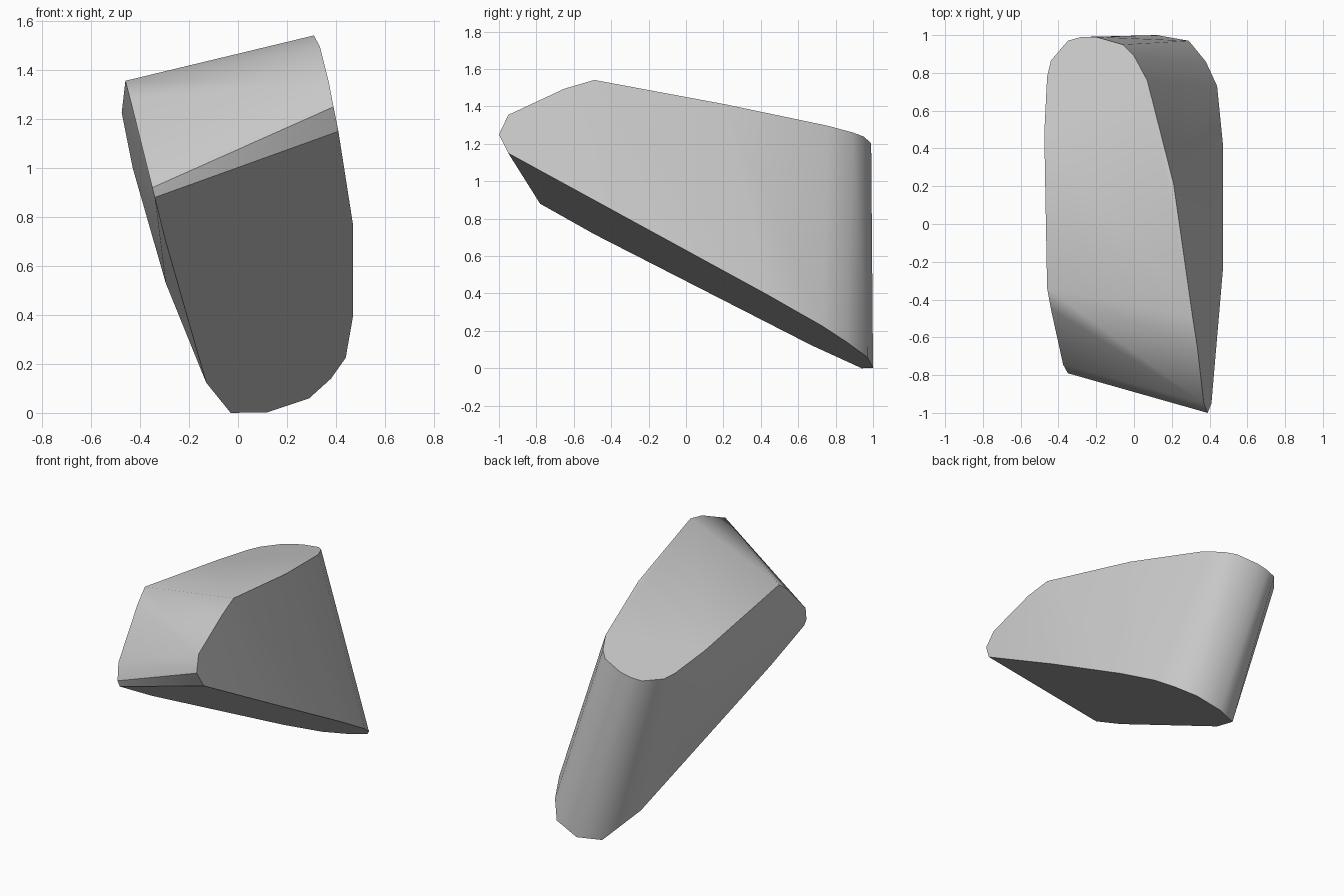
import bpy
import bmesh
import math
from mathutils import Vector

default_cube = bpy.data.objects.get("Cube")
if default_cube:
    bpy.data.objects.remove(default_cube, do_unlink=True)


def make_material(name, shade):
    material = bpy.data.materials.new(name)
    material.use_nodes = True
    colour = (shade, shade, shade, 1)
    material.diffuse_color = colour
    material.node_tree.nodes["Principled BSDF"].inputs["Base Color"].default_value = colour
    return material


def lay_on_plane(outline, height, slope_x, slope_y):
    """Lift a plan outline onto a tilted plane."""
    return [Vector((x, y, max(0, height + slope_x * x + slope_y * y))) for x, y in outline]


# Rounded outline of the tilted top face
top_outline = [
    (.31, -.49), (.21, .21), (.07, .76), (0, .89), (-.06, .95), (-.2, .99),
    (-.28, .99), (-.35, .97), (-.44, .865), (-.46, .78), (-.475, .48), (-.46, -.34),
]

# Rounded outline of the sloping underside
base_outline = [
    (.44, -.68), (.47, -.25), (.47, .43), (.44, .73), (.38, .86), (.29, .97),
    (.12, 1), (-.03, .94), (-.13, .67), (-.3, -.49),
]

# The blunt nose is spanned between a right-hand and a left-hand edge
nose_left_edge = [(.335, -.65, 1.495), (.37, -.95, 1.355), (.39, -1, 1.25), (.41, -.95, 1.15)]
nose_right_edge = [(-.44, -.45, 1.28), (-.375, -.745, 1.02), (-.35, -.79, .92), (-.34, -.78, .88)]

# Gentle bulge of the inclined side wall
side_bulge = [(-.43, .3, 1), (-.295, .45, .53)]

points = lay_on_plane(top_outline, 1.4, .21, -.156)
points += lay_on_plane(base_outline, .52, .236, -.546)
points += [Vector(p) for p in nose_left_edge + nose_right_edge + side_bulge]

# Wrap the outlines in one closed convex body
bm = bmesh.new()
for point in points:
    bm.verts.new(point)
hull = bmesh.ops.convex_hull(bm, input=bm.verts[:])
loose = [v for v in bm.verts if not v.link_faces]
bmesh.ops.delete(bm, geom=loose, context="VERTS")

# Merge the nearly coplanar triangles into clean flat faces
bmesh.ops.dissolve_limit(bm, angle_limit=math.radians(3), verts=bm.verts[:], edges=bm.edges[:])
bmesh.ops.recalc_face_normals(bm, faces=bm.faces[:])

mesh = bpy.data.meshes.new("wedge_body")
bm.to_mesh(mesh)
bm.free()
mesh.materials.append(make_material("light grey", .6))
body = bpy.data.objects.new("wedge_body", mesh)
bpy.context.collection.objects.link(body)

# Smooth the rounded walls and keep the rims crisp
bpy.ops.object.select_all(action="DESELECT")
body.select_set(True)
bpy.context.view_layer.objects.active = body
bpy.ops.object.shade_smooth_by_angle(angle=math.radians(32))
